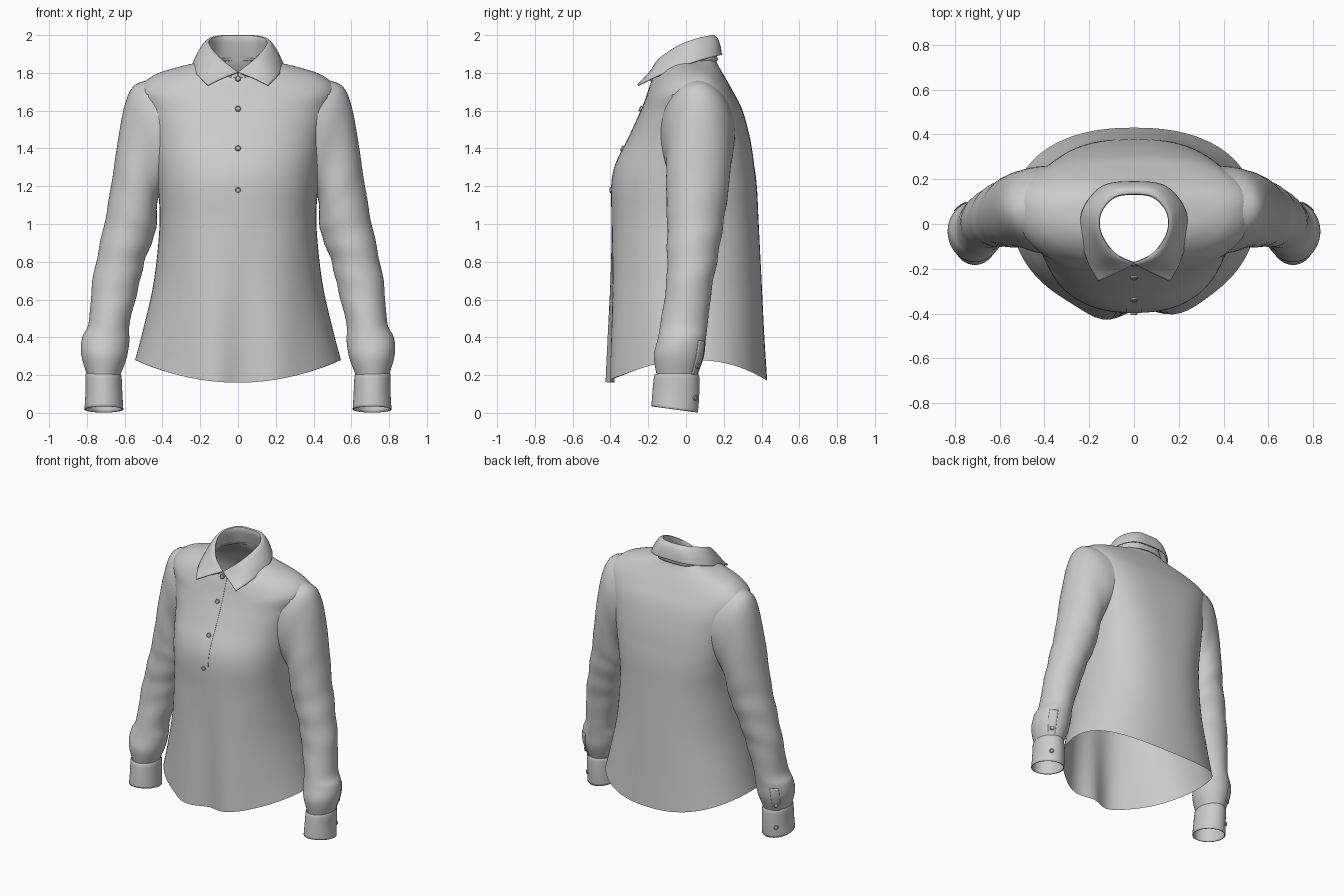
import bpy, bmesh
from math import sin, cos, pi, exp, radians
from mathutils import Vector


def smooth_rows(rows, steps):
    """Catmull-Rom interpolation through rows of numbers."""
    out = []
    n = len(rows)
    for i in range(n - 1):
        p = [rows[max(0, min(n - 1, i + k))] for k in (-1, 0, 1, 2)]
        for s in range(steps):
            t = s / steps
            out.append([0.5 * (2 * b + (c - a) * t + (2 * a - 5 * b + 4 * c - d) * t * t
                               + (3 * b - a - 3 * c + d) * t ** 3) for a, b, c, d in zip(*p)])
    out.append(list(rows[-1]))
    return out


def loft(name, rings, closed=True, drop=None, thickness=0.0, angle=50):
    """Skin a list of point rows; drop(center) removes faces."""
    bm = bmesh.new()
    vs = [[bm.verts.new(p) for p in r] for r in rings]
    m = len(rings[0])
    for a, b in zip(vs, vs[1:]):
        for j in range(m if closed else m - 1):
            k = (j + 1) % m
            bm.faces.new((a[j], a[k], b[k], b[j]))
    if drop:
        gone = [f for f in bm.faces if drop(f.calc_center_median())]
        bmesh.ops.delete(bm, geom=gone, context='FACES')
    bmesh.ops.recalc_face_normals(bm, faces=bm.faces)
    me = bpy.data.meshes.new(name)
    bm.to_mesh(me)
    bm.free()
    ob = bpy.data.objects.new(name, me)
    bpy.context.collection.objects.link(ob)
    if thickness:
        mod = ob.modifiers.new("thickness", 'SOLIDIFY')
        mod.thickness = thickness
        mod.offset = 0
    bpy.ops.object.select_all(action='DESELECT')
    ob.select_set(True)
    bpy.context.view_layer.objects.active = ob
    bpy.ops.object.shade_smooth_by_angle(angle=radians(angle))
    return ob


def button(name, pos, normal, r=0.015):
    q = Vector(normal).to_track_quat('Z', 'Y')
    prof = [(0.001, -0.004), (r, -0.004), (r, 0.004), (r * 0.85, 0.007), (r * 0.65, 0.004), (0.001, 0.004)]
    loft(name, [[Vector(pos) + q @ Vector((a * cos(t * pi / 8), a * sin(t * pi / 8), h))
                 for t in range(16)] for a, h in prof], angle=35)


# Body: front z, side z, back z, half width, front y, back y, side y, front power, back power
BODY = smooth_rows([
    (0.16, 0.28, 0.17, 0.545, -0.412, 0.43, 0.03, 2.0, 2.3),
    (0.40, 0.45, 0.40, 0.500, -0.408, 0.415, 0.03, 2.05, 2.3),
    (0.70, 0.70, 0.70, 0.445, -0.40, 0.40, 0.03, 2.2, 2.3),
    (1.00, 1.00, 1.00, 0.415, -0.395, 0.385, 0.03, 2.4, 2.5),
    (1.20, 1.20, 1.20, 0.425, -0.395, 0.375, 0.04, 2.4, 2.7),
    (1.32, 1.32, 1.32, 0.440, -0.372, 0.36, 0.05, 2.3, 2.8),
    (1.45, 1.45, 1.45, 0.460, -0.308, 0.34, 0.06, 2.3, 2.8),
    (1.58, 1.60, 1.60, 0.495, -0.248, 0.30, 0.07, 2.3, 2.8),
    (1.66, 1.71, 1.70, 0.52, -0.215, 0.25, 0.07, 2.3, 2.6),
    (1.72, 1.785, 1.78, 0.45, -0.195, 0.205, 0.06, 2.2, 2.3),
    (1.76, 1.83, 1.84, 0.32, -0.18, 0.17, 0.03, 2.1, 2.1),
    (1.785, 1.862, 1.885, 0.18, -0.17, 0.155, 0.0, 2.0, 2.0)], 6)


def body_ring(row, n=96):
    zf, zs, zb, w, yf, yb, yc, pf, pb = row
    pts = []
    for i in range(n):
        c, s = cos(2 * pi * i / n), sin(2 * pi * i / n)
        p, ye, ze = (pf, yf, zf) if s < 0 else (pb, yb, zb)
        x = w * abs(c) ** (2 / p) * (1 if c > 0 else -1)
        y = yc + (ye - yc) * abs(s) ** (2 / p)
        z = zs + (ze - zs) * s * s
        if s < 0:  # soft drape folds in the lower front
            y += max(0, (1 - z) / 0.85) * (0.035 * exp(-((x - 0.03) / 0.08) ** 2)
                                           - 0.03 * exp(-((x + 0.15) / 0.1) ** 2)
                                           - 0.02 * exp(-((x - 0.22) / 0.1) ** 2))
        pts.append((x, y, z))
    return pts


def in_armhole(c):
    v = (c.y - 0.06) / 0.19
    return (1.34 < c.z < 1.69 and abs(v) < 0.7
            and abs(c.x) > 0.44 + (c.z - 1.22) * 0.12 - 0.06 * v * v)


loft("shirt_body", [body_ring(r) for r in BODY], drop=in_armhole)

# Front placket and its buttons
loft("front_placket", [[(x, r[4] - d, r[0]) for x, d in
                        ((-0.035, -0.004), (-0.034, 0.0015), (0.034, 0.0015), (0.035, -0.004))]
                       for r in BODY if r[0] > 1.14], closed=False)
for z, y, slope in ((1.77, -0.182, 0.4), (1.61, -0.24, 0.45), (1.40, -0.338, 0.5), (1.18, -0.399, 0.0)):
    button("front_button", (0, y, z), (0, -1, slope))

# Sleeve: inner x, inner z, outer x, outer z, front y, back y, pull towards body
SLEEVE = smooth_rows([
    (0.415, 1.20, 0.465, 1.765, -0.14, 0.26, 0.065),
    (0.42, 1.15, 0.555, 1.728, -0.125, 0.255, 0.045),
    (0.43, 1.09, 0.605, 1.61, -0.105, 0.24, 0.02),
    (0.43, 1.00, 0.645, 1.38, -0.105, 0.225, 0),
    (0.45, 0.92, 0.685, 1.12, -0.10, 0.20, 0),
    (0.495, 0.80, 0.725, 0.92, -0.10, 0.175, 0),
    (0.53, 0.65, 0.77, 0.70, -0.105, 0.14, 0),
    (0.575, 0.47, 0.79, 0.48, -0.135, 0.115, 0),
    (0.575, 0.38, 0.825, 0.40, -0.15, 0.105, 0),
    (0.59, 0.29, 0.83, 0.31, -0.17, 0.095, 0),
    (0.625, 0.195, 0.80, 0.20, -0.155, 0.06, 0)], 6)
CUFF = smooth_rows([
    (0.628, 0.188, 0.798, 0.193, -0.155, 0.057, 0),
    (0.62, 0.195, 0.805, 0.20, -0.165, 0.067, 0),
    (0.615, 0.10, 0.805, 0.10, -0.175, 0.067, 0),
    (0.61, 0.018, 0.81, 0.018, -0.18, 0.06, 0)], 4)


def sleeve_ring(row, side, tilt=0.0, grow=1.0, n=48, span=None):
    xi, zi, xo, zo, yf, yb, pull = row
    pts = []
    for i in range(n):
        a = 2 * pi * i / n if span is None else span[0] + (span[1] - span[0]) * i / (n - 1)
        zm = (zi + zo) / 2
        fold = exp(-((zm - 0.85) / 0.3) ** 2) * 0.022 * sin(zm * 36 + 2.5 * cos(a + 0.6))
        k = grow * (1 + fold)
        pts.append((side * ((xi + xo) / 2 + k * (xo - xi) / 2 * cos(a) - pull * sin(a) ** 2),
                    (yf + yb) / 2 + k * (yb - yf) / 2 * sin(a),
                    zm + (zo - zi) / 2 * cos(a) - tilt * sin(a)))
    return pts


for side, label in ((1, "left"), (-1, "right")):
    loft(label + "_sleeve", [sleeve_ring(r, side) for r in SLEEVE])
    loft(label + "_cuff", [sleeve_ring(r, side, 0.016 * (0.2 - r[1]) / 0.18) for r in CUFF], thickness=0.006)
    loft(label + "_sleeve_placket", [sleeve_ring(r, side, 0, 1.03, 6, (0.75, 1.2))
                                     for r in SLEEVE if r[1] < 0.37], closed=False, thickness=0.004)
    button(label + "_cuff_button", (side * 0.766, 0.048, 0.08), (side * 0.6, 0.8, 0))
    button(label + "_placket_button", (side * 0.773, 0.06, 0.25), (side * 0.6, 0.8, 0))

# Collar: half paths from the front centre round to the back, mirrored
PATHS = [
    [(0.0, -0.175, 1.77), (0.095, -0.145, 1.785), (0.18, -0.04, 1.825), (0.18, 0.06, 1.85),
     (0.11, 0.145, 1.86), (0, 0.166, 1.865)],
    [(0.004, -0.175, 1.80), (0.09, -0.13, 1.865), (0.15, -0.04, 1.93), (0.15, 0.05, 1.965),
     (0.09, 0.12, 1.982), (0, 0.135, 1.984)],
    [(0.015, -0.183, 1.797), (0.108, -0.145, 1.867), (0.168, -0.045, 1.929), (0.168, 0.055, 1.966),
     (0.10, 0.142, 1.985), (0, 0.158, 1.987)],
    [(0.09, -0.222, 1.768), (0.165, -0.16, 1.82), (0.207, -0.048, 1.875), (0.202, 0.06, 1.915),
     (0.125, 0.158, 1.942), (0, 0.176, 1.948)],
    [(0.16, -0.255, 1.735), (0.203, -0.17, 1.775), (0.233, -0.05, 1.822), (0.225, 0.065, 1.863),
     (0.14, 0.166, 1.89), (0, 0.186, 1.895)]]
strips = []
for path in PATHS:
    full = path + [(-x, y, z) for x, y, z in path[-2::-1]]
    strips.append(smooth_rows(full, 6))
across = [smooth_rows(col, 4) for col in zip(*strips)]
loft("collar", across, closed=False, thickness=0.01)
